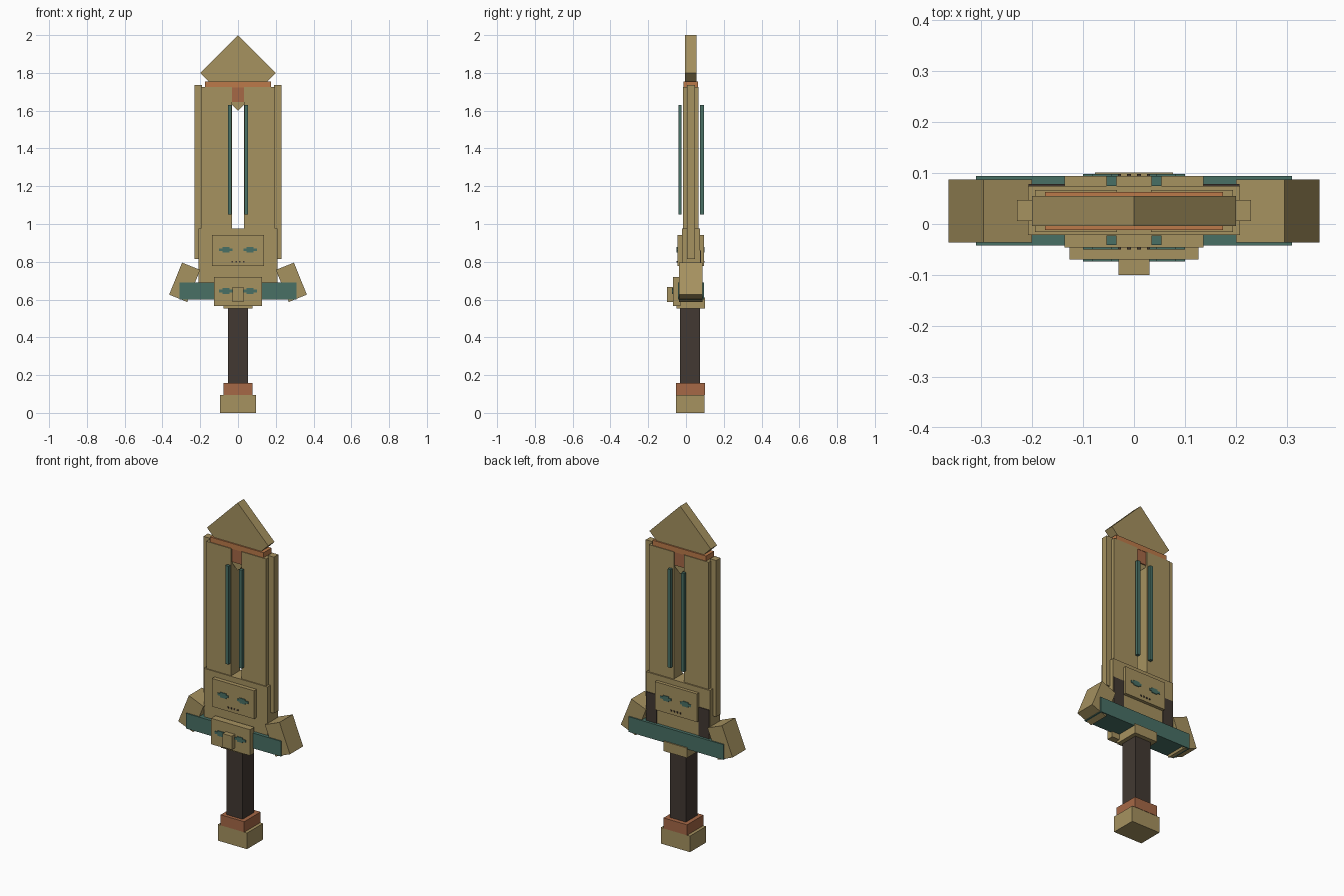
import bpy, math
from mathutils import Matrix, Vector

if "Cube" in bpy.data.objects:
    bpy.data.objects.remove(bpy.data.objects["Cube"])


def material(name, r, g, b):
    lin = [((c / 255 + 0.055) / 1.055) ** 2.4 for c in (r, g, b)]
    m = bpy.data.materials.new(name)
    m.diffuse_color = (*lin, 1)
    m.use_nodes = True
    m.node_tree.nodes["Principled BSDF"].inputs["Base Color"].default_value = m.diffuse_color
    return m


GOLD = material("old gold", 166, 146, 96)
TEAL = material("dark teal", 72, 112, 101)
COPPER = material("copper", 166, 104, 70)
ORANGE = material("bright copper", 188, 122, 74)
DARK = material("dark leather", 66, 57, 50)

FACES = [(0, 1, 3, 2), (4, 6, 7, 5), (0, 4, 5, 1), (2, 3, 7, 6), (0, 2, 6, 4), (1, 5, 7, 3)]


def box(name, x, y, z, mat, tilt=0):
    """Box from ranges, turned about its own centre in the xz plane."""
    mid = Vector([(r[0] + r[1]) / 2 for r in (x, y, z)])
    rot = Matrix.Rotation(tilt, 3, 'Y')
    pts = [mid + rot @ (Vector((a, b, c)) - mid) for a in x for b in y for c in z]
    me = bpy.data.meshes.new(name)
    me.from_pydata(pts, [], FACES)
    me.materials.append(mat)
    ob = bpy.data.objects.new(name, me)
    bpy.context.collection.objects.link(ob)
    return ob


def pair(name, x, y, z, mat, tilt=0):
    """Left and right copies."""
    box(name + "_right", x, y, z, mat, tilt)
    box(name + "_left", (-x[1], -x[0]), y, z, mat, -tilt)


# Pommel, grip and collar
box("pommel", (-.095, .095), (-.052, .098), (0, .095), GOLD)
box("pommel_ring", (-.077, .077), (-.052, .1), (.095, .157), COPPER)
box("grip", (-.052, .052), (-.032, .075), (.157, .555), DARK)
box("collar", (-.077, .077), (-.05, .101), (.552, .61), GOLD)

# Crossguard with tilted wings
box("crossguard", (-.31, .31), (-.042, .094), (.6, .69), TEAL)
pair("wing", (.231, .334), (-.036, .087), (.6, .783), GOLD, math.radians(-22))
box("guard_plate", (-.127, .127), (-.07, -.03), (.567, .72), GOLD)
box("guard_nose", (-.03, .03), (-.1, -.07), (.587, .667), GOLD)

# Blade base with a raised panel showing on both sides
box("blade_base", (-.208, .208), (-.022, .075), (.65, .975), GOLD)
box("face_panel", (-.137, .137), (-.046, .094), (.777, .943), GOLD)
pair("back_patch", (.137, .207), (.075, .079), (.69, .86), DARK)

# Blade halves, outer edges and floating rods
pair("blade_half", (.033, .195), (-.016, .067), (.9, 1.725), GOLD)
pair("blade_edge", (.19, .23), (.006, .047), (.815, 1.737), GOLD)
for side, y in (("front", (-.041, -.023)), ("back", (.075, .094))):
    pair("rod_" + side, (.034, .054), y, (1.05, 1.63), TEAL)

# Blade tip: a square standing on its corner, held by a copper clasp
h = .2 / math.sqrt(2)
box("blade_tip", (-h, h), (-.004, .055), (1.8 - h, 1.8 + h), GOLD, math.pi / 4)
box("clasp_bar", (-.175, .175), (-.012, .063), (1.723, 1.755), ORANGE)
box("clasp_stem", (-.033, .033), (-.01, .061), (1.645, 1.725), COPPER)


# Stepped eyes and a dotted mouth
def eyes(name, y, z):
    pair(name + "_eye", (.03, .1), y, (z - .007, z + .007), TEAL)
    pair(name + "_iris", (.044, .082), y, (z - .015, z + .015), TEAL)


for side, y in (("front", (-.05, -.046)), ("back", (.094, .098))):
    eyes("panel_" + side, y, .863)
    for i in range(4):
        x = -.03 + .02 * i
        box("mouth_dot_" + side, (x - .004, x + .004), y, (.797, .805), DARK)
eyes("guard", (-.074, -.07), .645)
